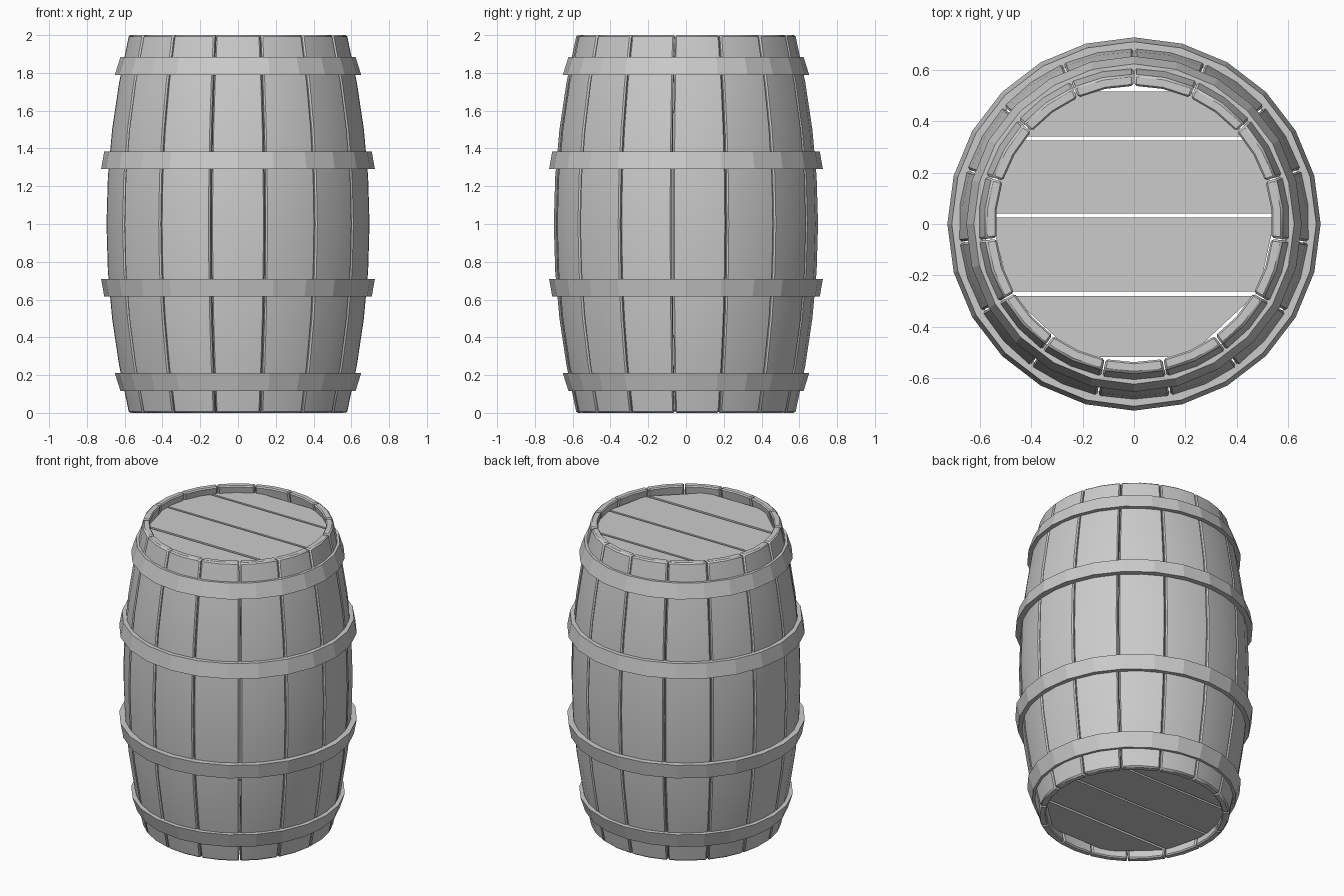
import bpy, bmesh
from math import sin, cos, radians, pi

if "Cube" in bpy.data.objects:
    bpy.data.objects.remove(bpy.data.objects["Cube"])


def make_object(name, bm, smooth=None):
    bmesh.ops.recalc_face_normals(bm, faces=bm.faces)
    me = bpy.data.meshes.new(name)
    bm.to_mesh(me)
    bm.free()
    ob = bpy.data.objects.new(name, me)
    bpy.context.collection.objects.link(ob)
    if smooth:
        bpy.ops.object.select_all(action='DESELECT')
        ob.select_set(True)
        bpy.context.view_layer.objects.active = ob
        bpy.ops.object.shade_smooth_by_angle(angle=radians(smooth))
    return ob


def radius(z):
    return 0.70 - 0.12 * (z - 1) ** 2


def skin(bm, rings, closed):
    # Join rings of vertices with quads; cap the ends or close the loop
    n = len(rings[0])
    pairs = list(zip(rings, rings[1:]))
    if closed:
        pairs.append((rings[-1], rings[0]))
    for a, b in pairs:
        for i in range(n):
            j = (i + 1) % n
            bm.faces.new((a[i], a[j], b[j], b[i]))
    if not closed:
        bm.faces.new(rings[0][::-1])
        bm.faces.new(rings[-1])


# Staves: 15 curved boards with rounded edges and narrow gaps
STAVES, LEVELS, THICK = 15, 8, 0.045
for k in range(STAVES):
    mid = 90 + 12 + 24 * k
    bm = bmesh.new()
    rings = []
    for lv in range(LEVELS + 1):
        z = 2 * lv / LEVELS
        ro = radius(z)
        ri = ro - THICK
        section = [(ro, -11.75), (ro, 0), (ro, 11.75), (ri, 11.75), (ri, 0), (ri, -11.75)]
        rings.append([bm.verts.new((r * cos(radians(mid + a)), r * sin(radians(mid + a)), z))
                      for r, a in section])
    skin(bm, rings, False)
    bmesh.ops.recalc_face_normals(bm, faces=bm.faces)
    sharp = [e for e in bm.edges if e.calc_face_angle(0) > radians(50)]
    bmesh.ops.bevel(bm, geom=sharp, offset=0.008, segments=1, affect='EDGES')
    make_object(f"stave_{k + 1}", bm, 35)

# Hoops: (wide edge z, wide radius, narrow edge z, narrow radius), mirrored about mid height
SIDES = 24
for name, zw, rw, zn, rn in (("end_hoop", 1.79, 0.652, 1.885, 0.622),
                             ("middle_hoop", 1.29, 0.725, 1.385, 0.708)):
    for side, flip in (("upper", False), ("lower", True)):
        bm = bmesh.new()
        profile = [(rw, zw), (rn, zn), (rn - 0.04, zn), (rw - 0.04, zw)]
        rings = []
        for s in range(SIDES):
            a = 2 * pi * s / SIDES
            rings.append([bm.verts.new((r * cos(a), r * sin(a), 2 - z if flip else z))
                          for r, z in profile])
        skin(bm, rings, True)
        make_object(f"{side}_{name}", bm)

# Heads: four planks each, recessed in both ends
planks = [
    [(-0.44, 0.34), (0.44, 0.34), (0.35, 0.435), (0.22, 0.515), (-0.22, 0.515), (-0.35, 0.435)],
    [(-0.555, 0.04), (0.555, 0.04), (0.52, 0.2), (0.45, 0.325), (-0.45, 0.325), (-0.52, 0.2)],
    [(-0.485, -0.262), (0.485, -0.262), (0.548, 0.025), (-0.555, 0.025)],
    [(-0.22, -0.517), (0.21, -0.517), (0.465, -0.28), (-0.475, -0.28)],
]
for side, z0, z1 in (("top", 1.91, 1.95), ("bottom", 0.05, 0.09)):
    for i, outline in enumerate(planks):
        bm = bmesh.new()
        skin(bm, [[bm.verts.new((x, y, z)) for x, y in outline] for z in (z0, z1)], False)
        make_object(f"{side}_head_plank_{i + 1}", bm)
